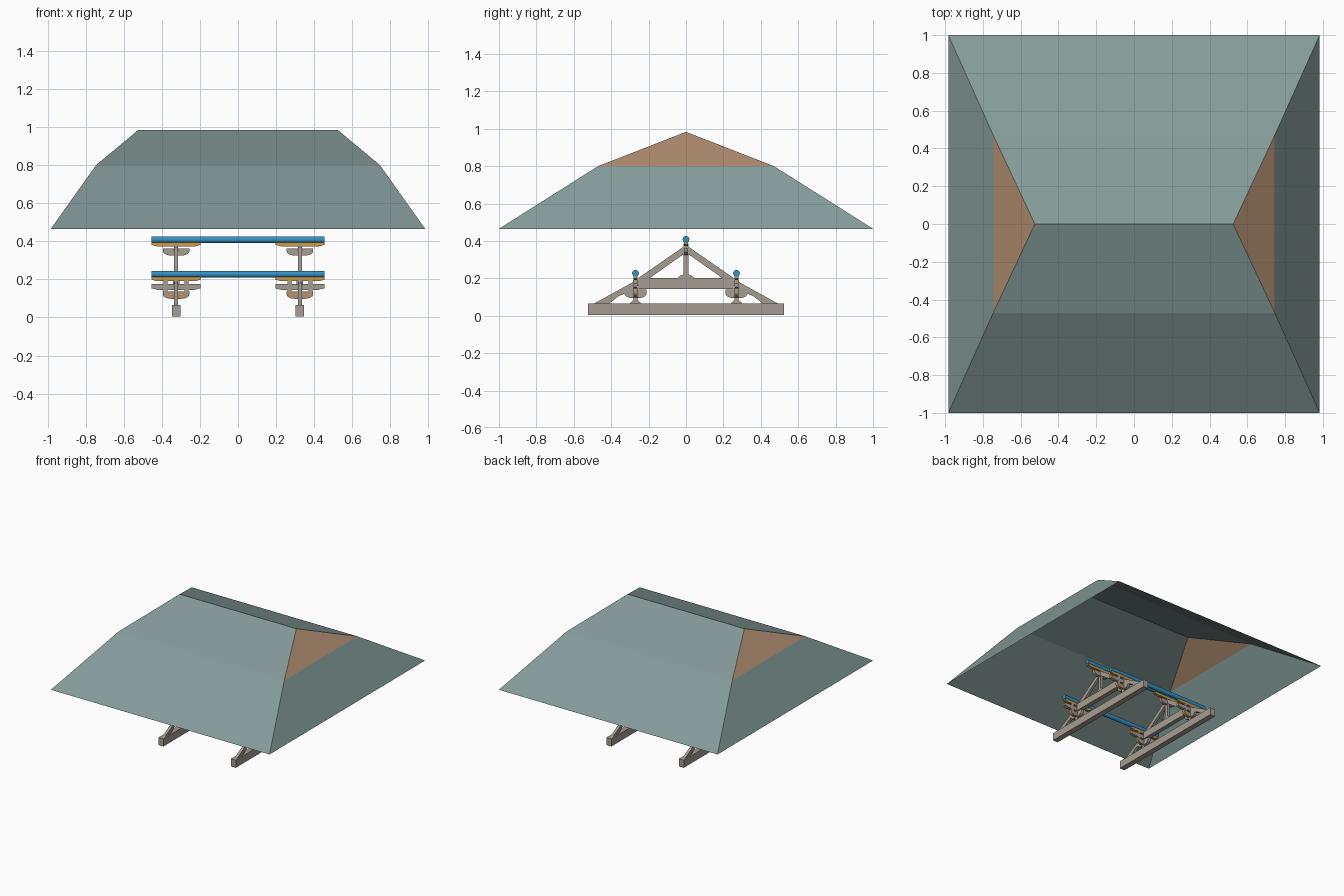
import bpy, bmesh, math
from mathutils import Vector

if "Cube" in bpy.data.objects:
    bpy.data.objects.remove(bpy.data.objects["Cube"])


def material(name, r, g, b):
    lin = [((c / 255 + 0.055) / 1.055) ** 2.4 for c in (r, g, b)]
    m = bpy.data.materials.new(name)
    m.diffuse_color = (*lin, 1)
    m.use_nodes = True
    m.node_tree.nodes["Principled BSDF"].inputs["Base Color"].default_value = m.diffuse_color
    return m


ROOF = material("grey_green_tile", 132, 155, 153)
GABLE = material("brown_gable", 174, 140, 110)
TIMBER = material("grey_timber", 166, 157, 147)
BRACKET = material("tan_bracket", 178, 146, 116)
OCHRE = material("ochre_batten", 205, 155, 75)
BLUE = material("blue_purlin", 52, 146, 198)


def finish(name, bm, *mats):
    bmesh.ops.recalc_face_normals(bm, faces=bm.faces)
    me = bpy.data.meshes.new(name)
    bm.to_mesh(me)
    bm.free()
    ob = bpy.data.objects.new(name, me)
    bpy.context.collection.objects.link(ob)
    for m in mats:
        me.materials.append(m)
    return ob


def extrude(name, profile, centre, width, mat, axis="x"):
    """Extrude a (side, z) profile along x or y, centred on a position."""
    bm = bmesh.new()
    if axis == "x":
        verts = [bm.verts.new((centre - width / 2, a, z)) for a, z in profile]
        step = Vector((width, 0, 0))
    else:
        verts = [bm.verts.new((a, centre - width / 2, z)) for a, z in profile]
        step = Vector((0, width, 0))
    face = bm.faces.new(verts)
    ext = bmesh.ops.extrude_face_region(bm, geom=[face])
    bmesh.ops.translate(bm, vec=step, verts=[v for v in ext["geom"] if isinstance(v, bmesh.types.BMVert)])
    return finish(name, bm, mat)


def rect(a0, a1, z0, z1):
    return [(a0, z0), (a1, z0), (a1, z1), (a0, z1)]


def boat(c, half, z0, z1, n=4):
    """Arm with flat top and ends curving down to a narrow foot."""
    foot, tip = half * 0.4, z1 - (z1 - z0) * 0.35
    right = [(c + foot + (half - foot) * math.sin(i / n * math.pi / 2),
              tip - (tip - z0) * math.cos(i / n * math.pi / 2)) for i in range(n + 1)]
    right.append((c + half, z1))
    return right + [(2 * c - a, z) for a, z in reversed(right)]


def batten(c, half, z0, z1):
    return [(c - half + 0.03, z0), (c + half - 0.03, z0), (c + half, z0 + 0.008),
            (c + half, z1), (c - half, z1), (c - half, z0 + 0.008)]


# Roof shell: open eaves ring, mid ring and ridge, with upper end gables
bm = bmesh.new()
corners = [(-1, -1), (1, -1), (1, 1), (-1, 1)]
eaves = [bm.verts.new((0.983 * x, 1.0 * y, 0.465)) for x, y in corners]
mid = [bm.verts.new((0.745 * x, 0.47 * y, 0.80)) for x, y in corners]
ridge = [bm.verts.new((0.525 * s, 0, 0.983)) for s in (-1, 1)]
for i in range(4):
    j = (i + 1) % 4
    bm.faces.new((eaves[i], eaves[j], mid[j], mid[i]))
bm.faces.new((mid[0], mid[1], ridge[1], ridge[0]))
bm.faces.new((mid[2], mid[3], ridge[0], ridge[1]))
for tri in ((mid[1], mid[2], ridge[1]), (mid[3], mid[0], ridge[0])):
    bm.faces.new(tri).material_index = 1
finish("roof", bm, ROOF, GABLE)

# Round purlins along x
for name, y, z in (("front_purlin", -0.27, 0.227), ("back_purlin", 0.27, 0.227), ("ridge_purlin", 0, 0.408)):
    circle = [(y + 0.018 * math.cos(t * math.pi / 8), z + 0.018 * math.sin(t * math.pi / 8)) for t in range(16)]
    ob = extrude(name, circle, 0, 0.91, BLUE)
    for p in ob.data.polygons:
        p.use_smooth = len(p.vertices) == 4

# Two timber frames
for side, x in (("left", -0.325), ("right", 0.325)):
    extrude(side + "_base_beam", rect(-0.525, 0.525, 0.005, 0.066), x, 0.045, TIMBER)
    extrude(side + "_tie_beam", rect(-0.255, 0.255, 0.143, 0.202), x, 0.035, TIMBER)
    king = [(-0.045, 0.202), (0.045, 0.202), (0.035, 0.212), (0.013, 0.222), (0.013, 0.385),
            (-0.013, 0.385), (-0.013, 0.222), (-0.035, 0.212)]
    extrude(side + "_king_post", king, x, 0.02, TIMBER)

    for end, s in (("front", -1), ("back", 1)):
        # Sloping struts, lower and upper
        lower = [(0.49, 0.066), (0.265, 0.19), (0.245, 0.175), (0.27, 0.143), (0.36, 0.105), (0.41, 0.066)]
        upper = [(0.255, 0.202), (0.225, 0.222), (0.0, 0.378), (0.0, 0.338), (0.165, 0.222), (0.21, 0.190)]
        extrude(f"{side}_{end}_lower_strut", [(s * y, z) for y, z in lower], x, 0.022, TIMBER)
        extrude(f"{side}_{end}_upper_strut", [(s * y, z) for y, z in upper], x, 0.02, TIMBER)

        # Post with flared foot, and arms stacked under the purlin
        y = s * 0.27
        post = [(y - 0.03, 0.066), (y + 0.03, 0.066), (y + 0.012, 0.085), (y + 0.012, 0.2),
                (y - 0.012, 0.2), (y - 0.012, 0.085)]
        extrude(f"{side}_{end}_post", post, x, 0.022, TIMBER)
        extrude(f"{side}_{end}_short_arm", boat(x, 0.07, 0.098, 0.135), y, 0.024, BRACKET, "y")
        extrude(f"{side}_{end}_long_arm", batten(x, 0.128, 0.145, 0.176), y, 0.024, TIMBER, "y")
        extrude(f"{side}_{end}_batten", batten(x, 0.128, 0.190, 0.212), y, 0.022, OCHRE, "y")
        cross = boat(y, 0.06, 0.095, 0.140)
        extrude(f"{side}_{end}_cross_arm", cross, x, 0.022, TIMBER)
        for k, z in enumerate((0.135, 0.176)):
            for dx in (-0.055, 0, 0.055):
                extrude(f"{side}_{end}_block_{k}", rect(x + dx - 0.011, x + dx + 0.011, z, z + 0.014),
                        y, 0.026, TIMBER, "y")

    # Ridge arm and batten on the king post
    extrude(side + "_ridge_arm", boat(x, 0.07, 0.325, 0.362), 0, 0.024, TIMBER, "y")
    extrude(side + "_ridge_batten", batten(x, 0.128, 0.373, 0.393), 0, 0.022, OCHRE, "y")
